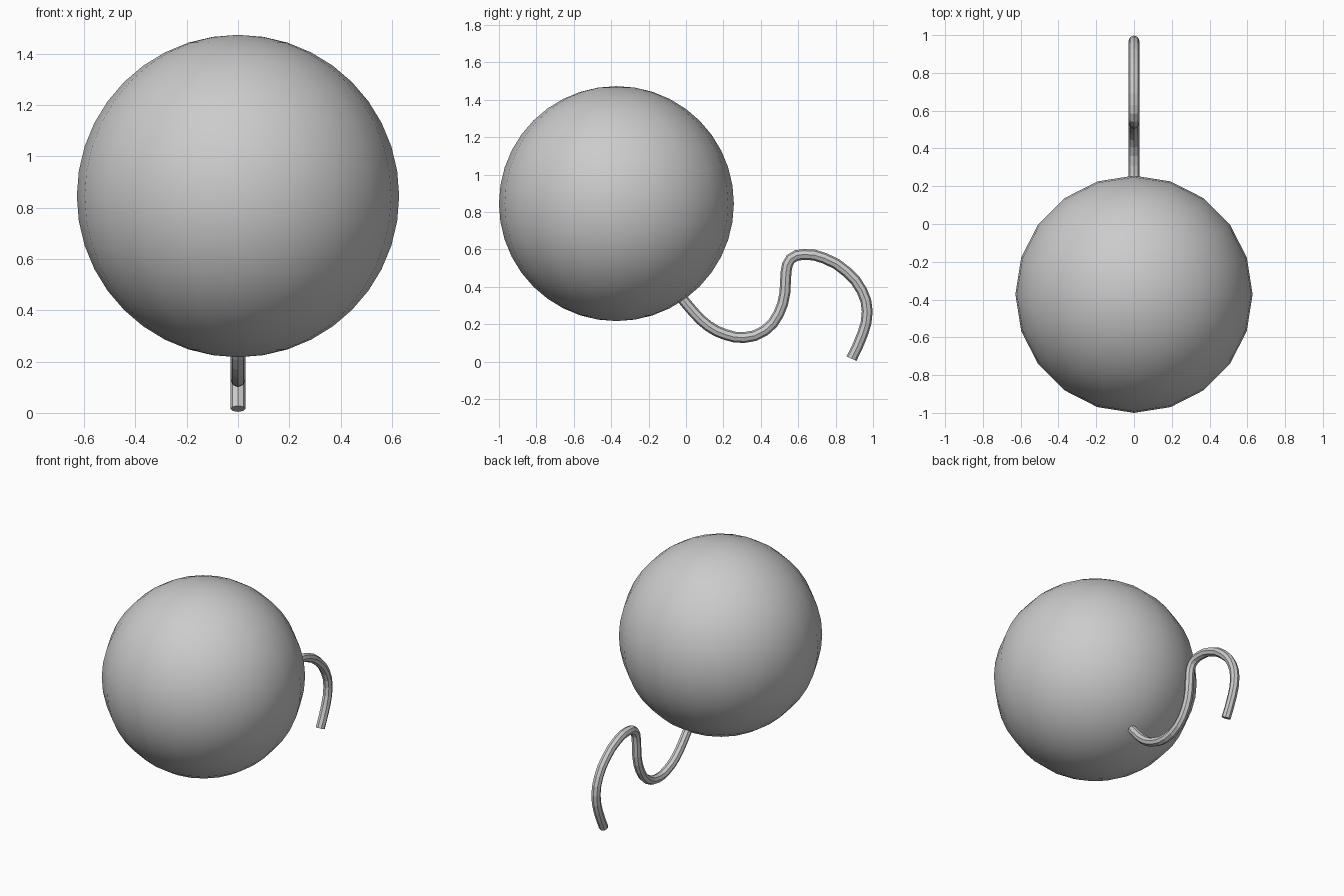
import bpy

if "Cube" in bpy.data.objects:
    bpy.data.objects.remove(bpy.data.objects["Cube"])

# Ball: smooth sphere with 20 sides
bpy.ops.mesh.primitive_uv_sphere_add(segments=20, ring_count=20, radius=0.628,
                                     location=(0, -0.372, 0.845))
ball = bpy.context.object
ball.name = "balloon_ball"
bpy.ops.object.shade_smooth()

# Wavy string hanging from the lower back of the ball, in the plane x = 0
path = [(-0.03, 0.35), (0.04, 0.265), (0.12, 0.19), (0.21, 0.145), (0.31, 0.129),
        (0.42, 0.165), (0.495, 0.255), (0.529, 0.37), (0.535, 0.48),
        (0.56, 0.55), (0.63, 0.573), (0.74, 0.553), (0.86, 0.48),
        (0.94, 0.38), (0.969, 0.27), (0.945, 0.15), (0.885, 0.016)]
curve = bpy.data.curves.new("string", 'CURVE')
curve.dimensions = '3D'
curve.bevel_depth = 0.029
curve.bevel_resolution = 2
curve.use_fill_caps = True
curve.resolution_u = 2
spline = curve.splines.new('BEZIER')
spline.bezier_points.add(len(path) - 1)
for point, (y, z) in zip(spline.bezier_points, path):
    point.co = (0, y, z)
    point.handle_left_type = point.handle_right_type = 'AUTO'
string = bpy.data.objects.new("string", curve)
bpy.context.collection.objects.link(string)

# Flat faces along the string
spline.use_smooth = False
